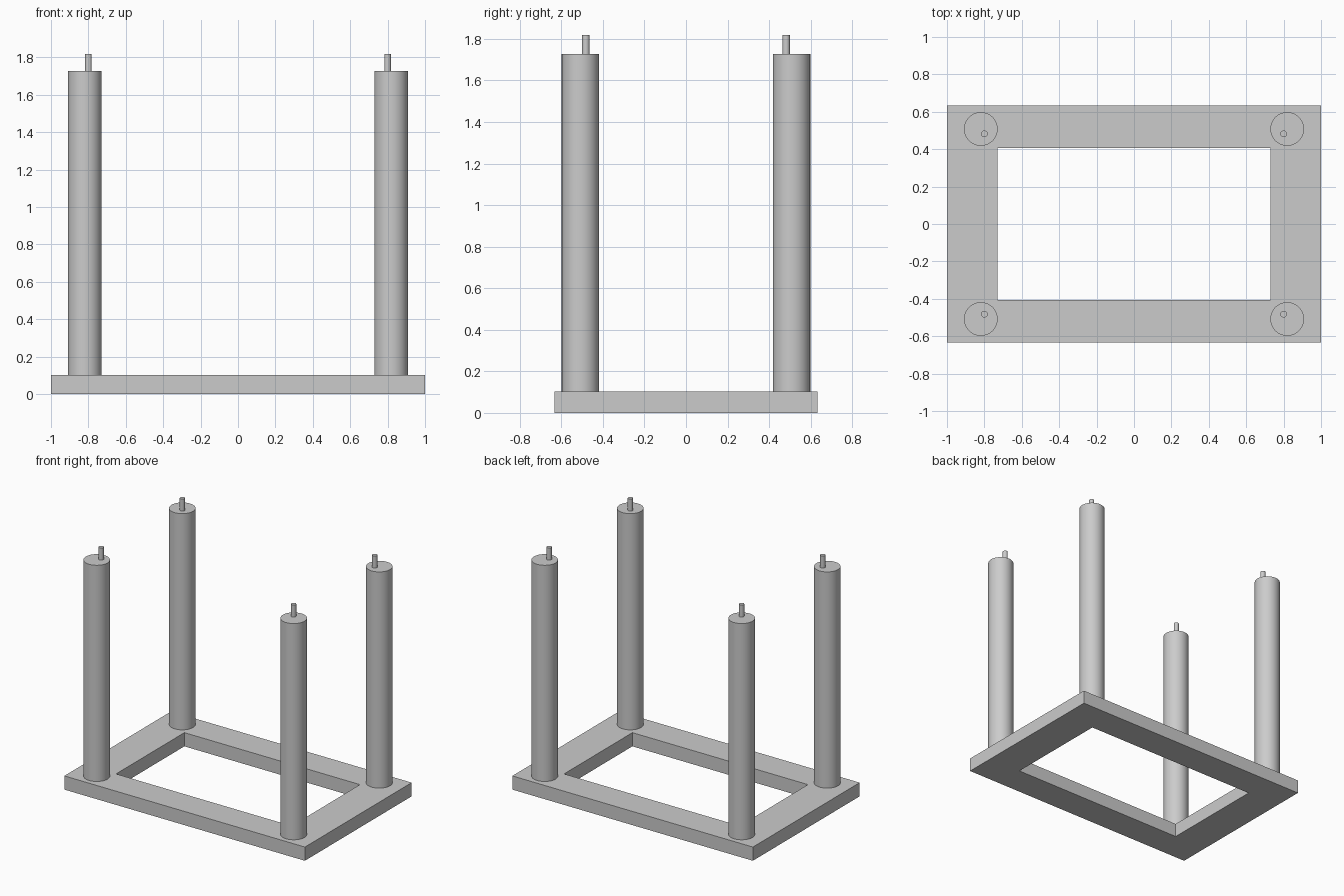
import bpy
import bmesh

cube = bpy.data.objects.get("Cube")
if cube:
    bpy.data.objects.remove(cube, do_unlink=True)

GREY = (0.6, 0.6, 0.6, 1)
grey = bpy.data.materials.new("plain grey")
grey.use_nodes = True
grey.diffuse_color = GREY
grey.node_tree.nodes["Principled BSDF"].inputs["Base Color"].default_value = GREY

BASE_TOP, POST_TOP, PIN_TOP = 0.103, 1.728, 1.819


def base_frame(outer, inner, height):
    """Rectangular ring with a rectangular opening, extruded upwards."""
    bm = bmesh.new()
    corners = [(-1, -1), (1, -1), (1, 1), (-1, 1)]
    rings = [[bm.verts.new((sx * w, sy * d, 0)) for sx, sy in corners]
             for w, d in (outer, inner)]
    for i in range(4):
        j = (i + 1) % 4
        bm.faces.new((rings[0][i], rings[0][j], rings[1][j], rings[1][i]))
    grown = bmesh.ops.extrude_face_region(bm, geom=bm.faces[:], use_keep_orig=True)
    top = [g for g in grown["geom"] if isinstance(g, bmesh.types.BMVert)]
    bmesh.ops.translate(bm, verts=top, vec=(0, 0, height))
    bmesh.ops.recalc_face_normals(bm, faces=bm.faces[:])
    mesh = bpy.data.meshes.new("base_frame")
    bm.to_mesh(mesh)
    bm.free()
    obj = bpy.data.objects.new("base_frame", mesh)
    bpy.context.collection.objects.link(obj)
    mesh.materials.append(grey)


def rod(name, x, y, radius, bottom, top, sides):
    """Upright smooth cylinder with crisp end caps."""
    bpy.ops.mesh.primitive_cylinder_add(
        vertices=sides, radius=radius, depth=top - bottom,
        location=(x, y, (bottom + top) / 2))
    obj = bpy.context.object
    obj.name = name
    obj.data.materials.append(grey)
    bpy.ops.object.shade_smooth_by_angle()


base_frame((1, 0.634), (0.73, 0.406), BASE_TOP)

# Four corner posts, each with a locating pin set slightly inwards
for sx, side in ((-1, "right"), (1, "left")):
    for sy, end in ((-1, "front"), (1, "back")):
        rod(f"{end}_{side}_post", sx * 0.819, sy * 0.508, 0.09,
            BASE_TOP, POST_TOP, 64)
        rod(f"{end}_{side}_pin", sx * 0.8, sy * 0.482, 0.018,
            POST_TOP, PIN_TOP, 32)
